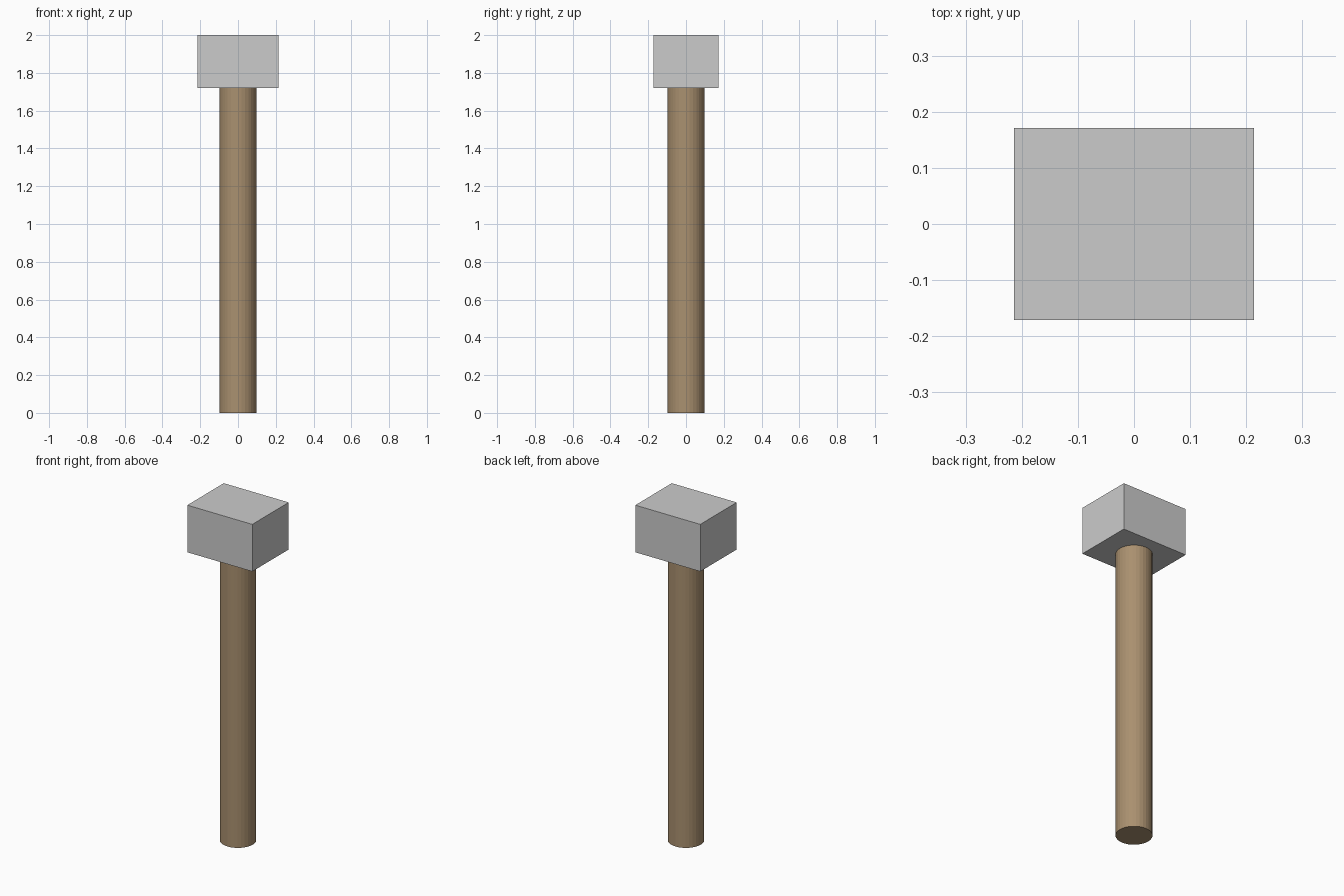
import bpy

if "Cube" in bpy.data.objects:
    bpy.data.objects.remove(bpy.data.objects["Cube"])

def colour(obj, name, rgb):
    mat = bpy.data.materials.new(name)
    mat.diffuse_color = (*rgb, 1.0)
    mat.use_nodes = True
    mat.node_tree.nodes["Principled BSDF"].inputs["Base Color"].default_value = mat.diffuse_color
    obj.data.materials.append(mat)

HEAD_X, HEAD_Y = 0.427, 0.342
HEAD_BOTTOM, TOP = 1.72, 2.0
HANDLE_TOP = HEAD_BOTTOM + 0.04  # seated slightly into the head

# Wooden handle
bpy.ops.mesh.primitive_cylinder_add(vertices=32, radius=0.098, depth=HANDLE_TOP,
                                    location=(0, 0, HANDLE_TOP / 2))
handle = bpy.context.object
handle.name = "handle"
colour(handle, "wood", (0.40, 0.28, 0.16))

# Block head
bpy.ops.mesh.primitive_cube_add(size=1, location=(0, 0, (HEAD_BOTTOM + TOP) / 2))
head = bpy.context.object
head.name = "head"
head.scale = (HEAD_X, HEAD_Y, TOP - HEAD_BOTTOM)
bpy.ops.object.transform_apply(location=False, rotation=False, scale=True)
